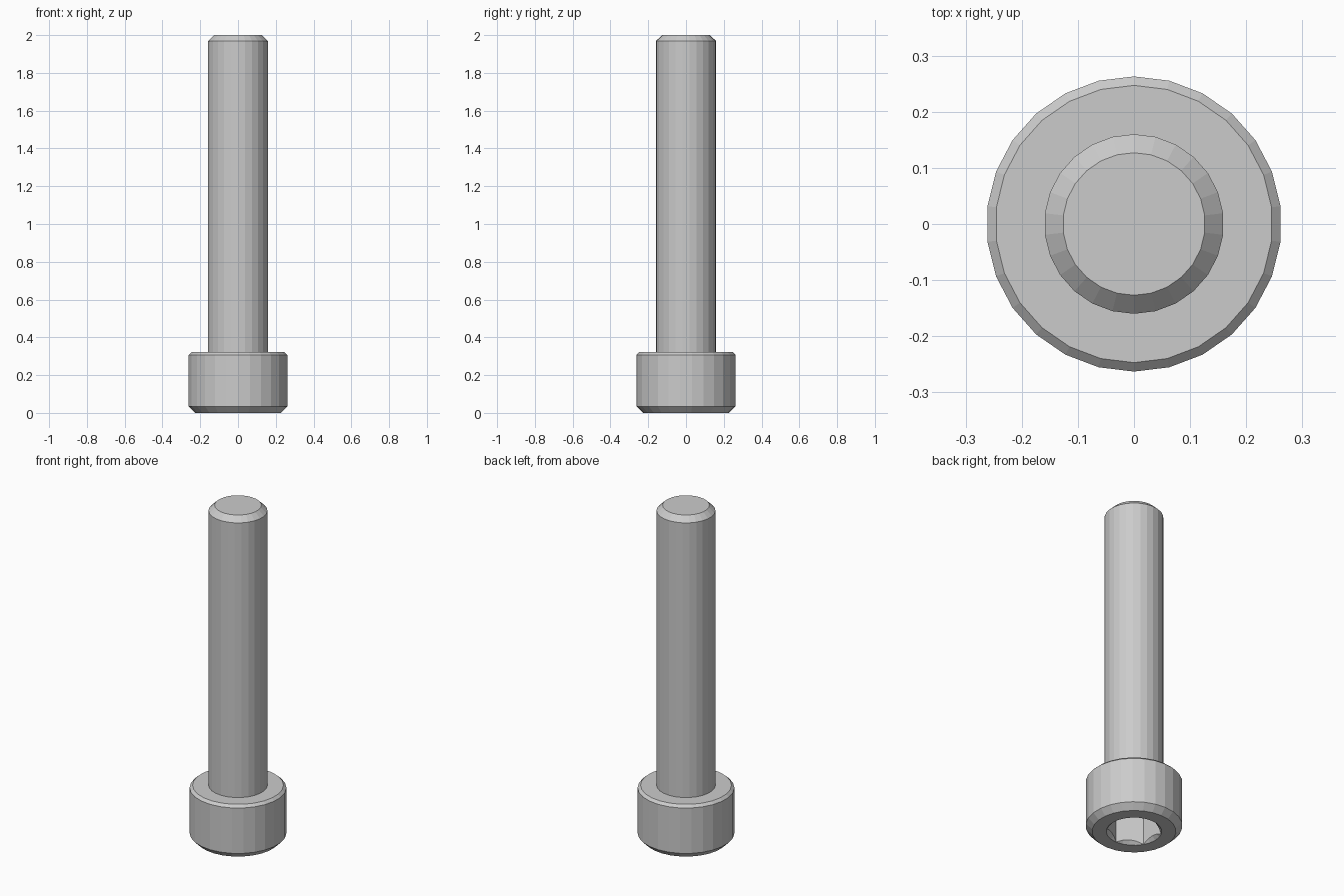
import bpy, bmesh, math

if "Cube" in bpy.data.objects:
    bpy.data.objects.remove(bpy.data.objects["Cube"])

SIDES = 26


def lathe(name, profile, sides):
    """Closed solid from (radius, z) rings, with a corner on the +y axis."""
    bm = bmesh.new()
    rings = []
    for r, z in profile:
        angles = [math.pi / 2 + 2 * math.pi * i / sides for i in range(sides)]
        rings.append([bm.verts.new((r * math.cos(a), r * math.sin(a), z)) for a in angles])
    for low, high in zip(rings, rings[1:]):
        for i in range(sides):
            j = (i + 1) % sides
            bm.faces.new((low[i], low[j], high[j], high[i]))
    bm.faces.new(rings[0][::-1])
    bm.faces.new(rings[-1])
    bmesh.ops.recalc_face_normals(bm, faces=bm.faces)
    mesh = bpy.data.meshes.new(name)
    bm.to_mesh(mesh)
    bm.free()
    obj = bpy.data.objects.new(name, mesh)
    bpy.context.collection.objects.link(obj)
    return obj


def cut(target, cutter):
    """Subtract the cutter, apply the result and remove the cutter."""
    cutter.hide_render = True
    mod = target.modifiers.new("cut", 'BOOLEAN')
    mod.operation = 'DIFFERENCE'
    mod.solver = 'EXACT'
    mod.object = cutter
    bpy.context.view_layer.objects.active = target
    bpy.ops.object.modifier_apply(modifier=mod.name)
    bpy.data.objects.remove(cutter)


# Head with chamfers, shank and chamfered tip in one profile
bolt = lathe("socket_head_bolt", [
    (0.228, 0.0), (0.263, 0.035), (0.263, 0.307), (0.247, 0.322),
    (0.16, 0.322), (0.16, 1.968), (0.127, 2.0)], SIDES)

# Hexagonal key socket in the underside of the head
cut(bolt, lathe("socket_cutter", [(0.15, -0.05), (0.15, 0.17)], 6))

# Conical lead-in around the socket mouth
cut(bolt, lathe("lead_in_cutter", [(0.171, -0.02), (0.111, 0.04)], 24))
